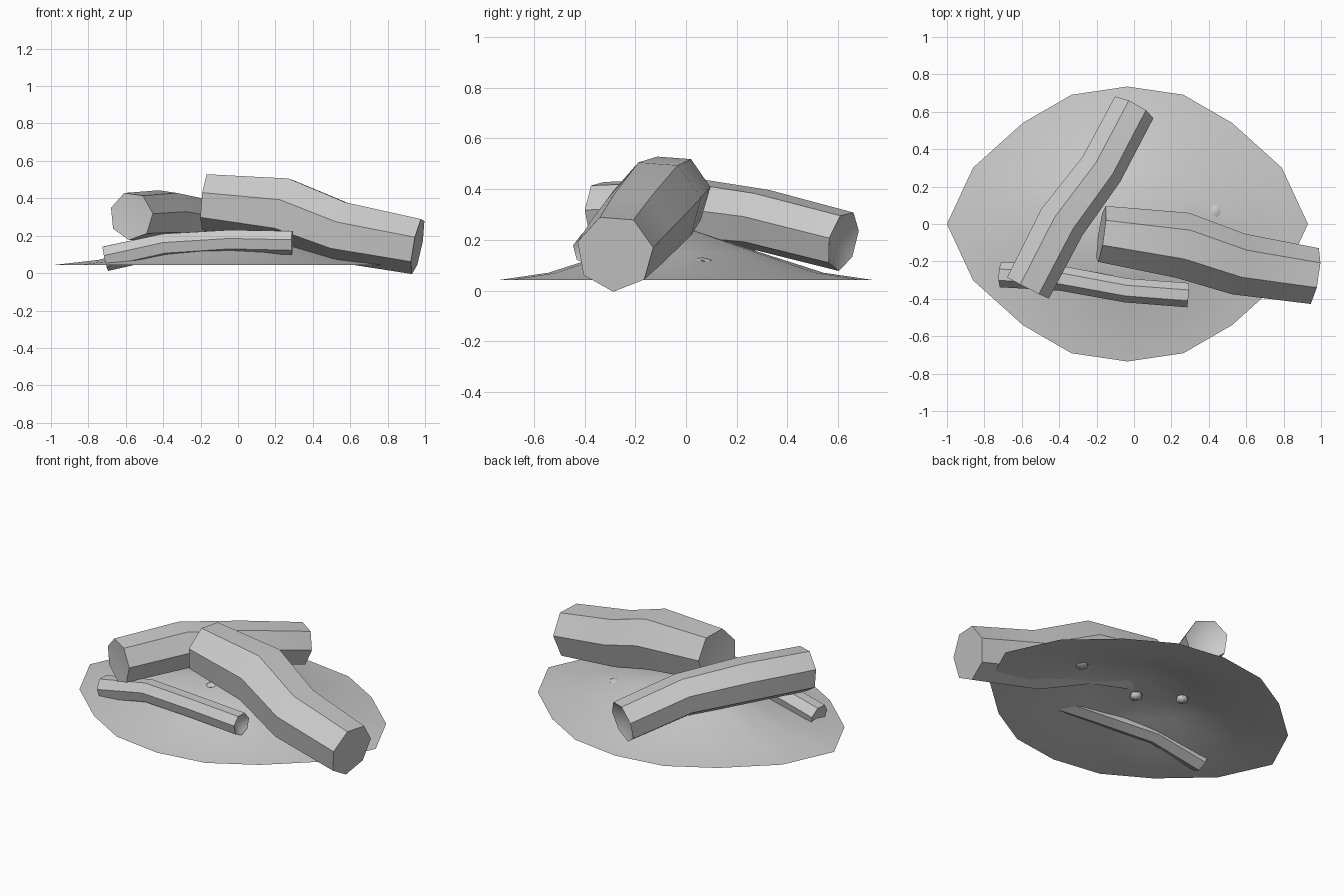
import bpy, bmesh, math
from mathutils import Vector

if "Cube" in bpy.data.objects:
    bpy.data.objects.remove(bpy.data.objects["Cube"])


def finish(name, bm, angle=50):
    bmesh.ops.recalc_face_normals(bm, faces=bm.faces)
    me = bpy.data.meshes.new(name)
    bm.to_mesh(me)
    bm.free()
    ob = bpy.data.objects.new(name, me)
    bpy.context.collection.objects.link(ob)
    bpy.context.view_layer.objects.active = ob
    ob.select_set(True)
    bpy.ops.object.shade_smooth_by_angle(angle=math.radians(angle))
    ob.select_set(False)
    return ob


def log(name, path, radii, sides=7, twist=0.0, notch=(0.0, 0.0)):
    """Bent log swept along a path; notch pulls the end-cap centres inward."""
    bm = bmesh.new()
    pts = [Vector(p) for p in path]
    rings = []
    for i, p in enumerate(pts):
        d = (pts[min(i + 1, len(pts) - 1)] - pts[max(i - 1, 0)]).normalized()
        side = d.cross(Vector((0, 0, 1))).normalized()
        up = side.cross(d)
        ring = []
        for k in range(sides):
            a = 2 * math.pi * k / sides + twist
            ring.append(bm.verts.new(p + radii[i] * (side * math.cos(a) + up * math.sin(a))))
        rings.append(ring)
    for r0, r1 in zip(rings, rings[1:]):
        for k in range(sides):
            n = (k + 1) % sides
            bm.faces.new((r0[k], r0[n], r1[n], r1[k]))
    # end caps
    for ring, a, b, depth in ((rings[0], pts[0], pts[1], notch[0]),
                              (rings[-1], pts[-1], pts[-2], notch[1])):
        c = bm.verts.new(a + (b - a).normalized() * depth)
        for k in range(sides):
            bm.faces.new((ring[k], ring[(k + 1) % sides], c))
    return finish(name, bm)


# Ash mound: open 16-sided oval sheet rising to a peak
quarter = [(1, 0), (0.855, 0.41), (0.58, 0.735), (0.31, 0.94)]
rim = quarter + [(0, 1)] + [(-x, y) for x, y in quarter[:0:-1]]
rim += [(-x, -y) for x, y in rim]
bm = bmesh.new()
prev = None
for s, z in ((1, 0.042), (0.74, 0.07), (0.4, 0.15)):
    ring = [bm.verts.new((-0.035 + 0.965 * s * x, 0.735 * s * y, z)) for x, y in rim]
    if prev:
        for k in range(16):
            n = (k + 1) % 16
            bm.faces.new((prev[k], prev[n], ring[n], ring[k]))
    prev = ring
peak = bm.verts.new((-0.035, 0.02, 0.24))
for k in range(16):
    bm.faces.new((prev[k], prev[(k + 1) % 16], peak))
finish("ash_mound", bm)

# Logs
log("large_log",
    [(-0.175, -0.055, 0.385), (0.25, -0.115, 0.34), (0.55, -0.215, 0.225), (0.96, -0.28, 0.147)],
    [0.155, 0.182, 0.17, 0.155], twist=0.3, notch=(0.01, 0.0))
log("medium_log",
    [(-0.57, -0.34, 0.305), (-0.39, 0.01, 0.315), (-0.18, 0.29, 0.28), (-0.005, 0.62, 0.195)],
    [0.13, 0.135, 0.125, 0.122], twist=0.1, notch=(0.01, 0.06))
log("thin_log",
    [(-0.71, -0.27, 0.08), (-0.39, -0.29, 0.15), (-0.04, -0.355, 0.172), (0.29, -0.38, 0.165)],
    [0.07, 0.068, 0.066, 0.067], twist=0.2, notch=(0.02, 0.05))

# Embers lying in the ash
for i, (x, y, z) in enumerate([(0.43, 0.065, 0.115), (-0.1, -0.1, 0.19), (-0.29, 0.07, 0.165)]):
    bm = bmesh.new()
    bmesh.ops.create_icosphere(bm, subdivisions=1, radius=0.04)
    bmesh.ops.scale(bm, vec=(0.95, 1.05, 0.6 if i else 0.4), verts=bm.verts)
    bmesh.ops.translate(bm, vec=(x, y, z), verts=bm.verts)
    finish("ember_%d" % (i + 1), bm)
